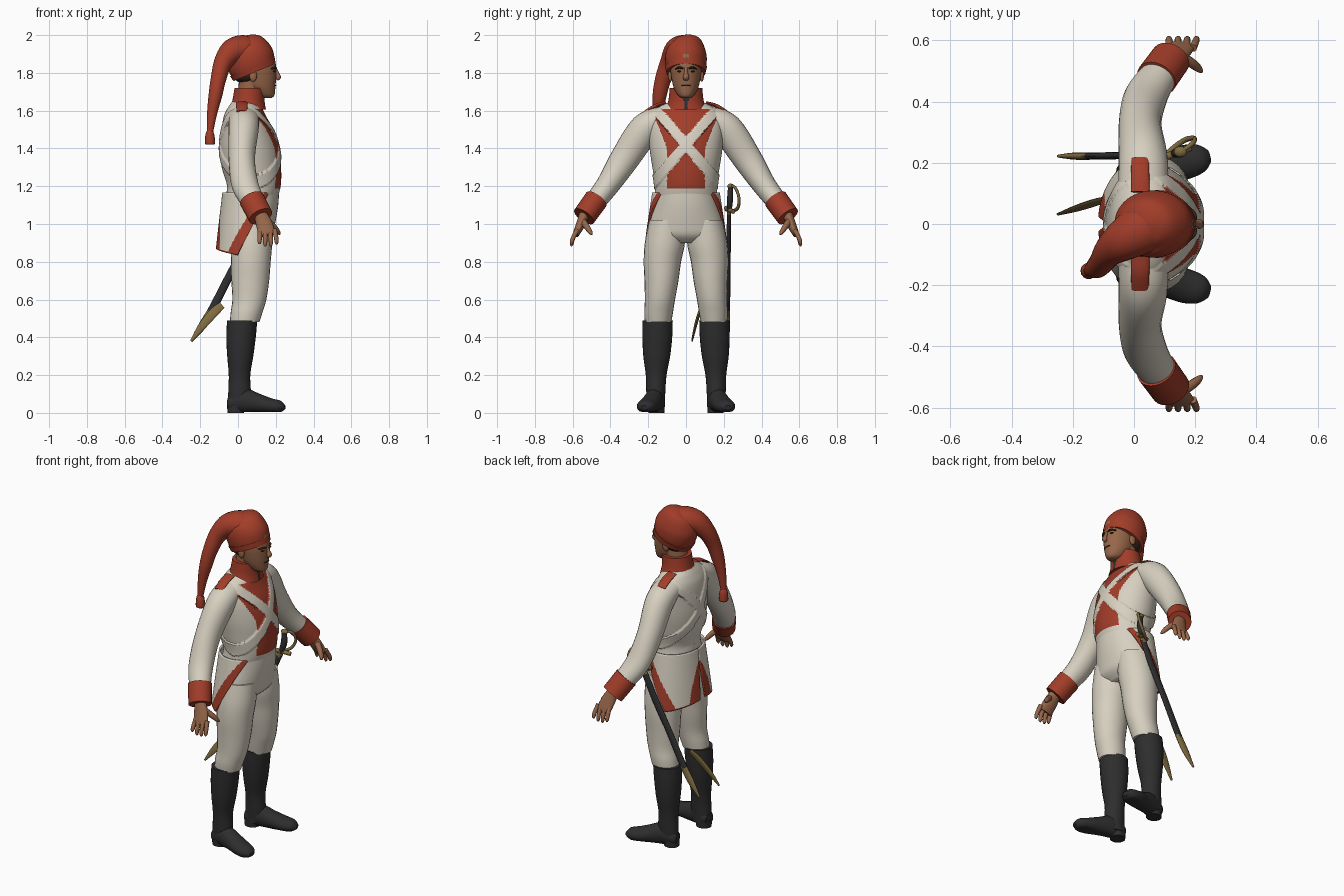
import bpy, bmesh, math
from mathutils import Vector


def material(name, rgb):
    m = bpy.data.materials.new(name)
    m.diffuse_color = (*rgb, 1)
    return m


WHITE = material("off white cloth", (0.68, 0.63, 0.53))
RED = material("brick red cloth", (0.36, 0.046, 0.022))
BLACK = material("black leather", (0.027, 0.027, 0.028))
BRASS = material("dull brass", (0.21, 0.145, 0.05))
SKIN = material("tan skin", (0.31, 0.135, 0.068))
HAIR = material("dark brown hair", (0.035, 0.02, 0.013))


def skin_rows(name, rows, mats, rule=None, closed=True):
    """Join rows of points into a surface; rule(centre, u, v) picks the material."""
    bm = bmesh.new()
    vs = [[bm.verts.new(p) for p in r] for r in rows]
    n, m = len(rows[0]), len(rows)
    for j in range(m - 1):
        for i in range(n if closed else n - 1):
            k = (i + 1) % n
            f = bm.faces.new((vs[j][i], vs[j][k], vs[j + 1][k], vs[j + 1][i]))
            if rule:
                f.material_index = rule(f.calc_center_median(), (i + .5) / (n - 1), (j + .5) / (m - 1))
    if closed:
        for r in (vs[0], vs[-1]):
            f = bm.faces.new(r)
            if rule:
                f.material_index = rule(f.calc_center_median(), 0, 0)
    bmesh.ops.recalc_face_normals(bm, faces=bm.faces[:])
    me = bpy.data.meshes.new(name)
    bm.to_mesh(me)
    bm.free()
    for mt in mats:
        me.materials.append(mt)
    ob = bpy.data.objects.new(name, me)
    bpy.context.collection.objects.link(ob)
    return ob


def smooth_path(pts, sub):
    """Catmull-Rom through tuples of any length."""
    out = []
    for i in range(len(pts) - 1):
        a, b, c, d = (pts[max(0, min(len(pts) - 1, i + k))] for k in (-1, 0, 1, 2))
        for s in range(sub):
            t = s / sub
            out.append([.5 * (2 * q + (r - p) * t + (2 * p - 5 * q + 4 * r - w) * t * t
                              + (3 * q - p - 3 * r + w) * t ** 3) for p, q, r, w in zip(a, b, c, d)])
    return out + [list(pts[-1])]


def loft(name, pts, mats, rule=None, n=24, sub=5, flat=False, ref=(1, 0, 0), warp=None, s=1):
    """Elliptical rings (x, y, z, radius along ref, other radius); flat keeps rings level."""
    path = smooth_path(pts, sub)
    rows = []
    for i, (x, y, z, ra, rb) in enumerate(path):
        a, b = path[max(0, i - 1)], path[min(len(path) - 1, i + 1)]
        t = Vector((0, 0, 1)) if flat else (Vector(b[:3]) - Vector(a[:3])).normalized()
        u = Vector(ref)
        u = (u - t * u.dot(t)).normalized()
        v = t.cross(u)
        ring = []
        for k in range(n):
            q = 2 * math.pi * k / n
            p = Vector((x, y, z)) + u * ra * math.cos(q) + v * rb * math.sin(q)
            p = warp(p) if warp else p
            ring.append((p.x, p.y * s, p.z))
        rows.append(ring)
    return skin_rows(name, rows, mats if isinstance(mats, (list, tuple)) else [mats], rule)


def blob(name, c, r, mat):
    bm = bmesh.new()
    bmesh.ops.create_uvsphere(bm, u_segments=20, v_segments=12, radius=1)
    for v in bm.verts:
        v.co = Vector([v.co[k] * r[k] + c[k] for k in range(3)])
    me = bpy.data.meshes.new(name)
    bm.to_mesh(me)
    bm.free()
    me.materials.append(mat)
    ob = bpy.data.objects.new(name, me)
    bpy.context.collection.objects.link(ob)


# Coat body with red lapels and raised crossed belts
def on_belt(p):
    return any(abs(p.y - s * .85 * (p.z - 1.42)) / 1.31 < .027 for s in (1, -1)) and p.z < 1.61


def coat_rule(p, u, v):
    if p.x < .05 or p.z < 1.19 or p.z > 1.61 or on_belt(p):
        return 0
    w = .10 if p.z < 1.4 else .10 + (p.z - 1.4) * .4
    return 1 if abs(p.y) < w else 0


def raise_belt(p):
    return p + Vector((p.x - .06, p.y, 0)).normalized() * .007 if on_belt(p) else p


loft("coat_body", [(.068, 0, 1.12, .135, .17), (.084, 0, 1.2, .142, .163), (.071, 0, 1.3, .157, .178),
                   (.061, 0, 1.4, .156, .193), (.05, 0, 1.5, .137, .2), (.037, 0, 1.57, .112, .193),
                   (.036, 0, 1.615, .09, .15), (.037, 0, 1.645, .07, .09)],
     [WHITE, RED], coat_rule, n=180, sub=15, flat=True, warp=raise_belt)

# Hips of the breeches
loft("breeches_hips", [(.08, 0, 1.19, .138, .158), (.073, 0, 1.1, .14, .172), (.063, 0, 1.0, .133, .196),
                       (.07, 0, .94, .11, .195), (.07, 0, .9, .07, .12)], WHITE, n=40, flat=True)


# Coat tails, with red turned-back edges
def tail_rule(p, u, v):
    return 1 if u < .1 + .2 * v or u > 1 - .45 * max(0, v - .22) or v > .97 else 0


for s, side in ((1, "left"), (-1, "right")):
    rows = []
    for j in range(41):
        v = j / 40
        a0, a1 = 44 + 68 * v ** .8, 180 - 6 * v
        row = []
        for i in range(49):
            t = i / 48
            a = math.radians(a0 + (a1 - a0) * t)
            row.append((.062 + (.14 + .035 * v) * math.cos(a), s * (.174 + .05 * v) * math.sin(a),
                        1.165 - v * (.33 - .035 * t)))
        rows.append(row)
    tail = skin_rows("coat_tail_" + side, rows, [WHITE, RED], tail_rule, closed=False)
    sol = tail.modifiers.new("thickness", "SOLIDIFY")
    sol.thickness, sol.offset = .01, 0

# Limbs, made once for each side
for s, side in ((1, "left"), (-1, "right")):
    def part(name, pts, mats, **kw):
        loft(name + "_" + side, pts, mats, s=s, **kw)

    part("breeches_leg", [(.065, .1, 1.02, .115, .095), (.07, .112, .9, .111, .106), (.068, .125, .8, .105, .099),
                          (.065, .13, .7, .1, .09), (.06, .138, .6, .09, .08), (.045, .145, .53, .084, .076),
                          (.035, .148, .48, .078, .07)], WHITE, flat=True)
    part("boot_shaft", [(.022, .15, .49, .08, .08), (.016, .152, .4, .078, .079), (.012, .155, .3, .069, .071),
                        (.008, .158, .2, .057, .055), (.008, .16, .1, .06, .05), (.0, .158, .03, .056, .046)],
         BLACK, flat=True)
    part("boot_foot", [(-.052, .153, .05, .03, .03), (-.03, .157, .052, .045, .043), (.03, .167, .065, .064, .05),
                       (.1, .183, .052, .052, .053), (.17, .203, .038, .04, .056), (.22, .215, .032, .033, .045),
                       (.247, .222, .027, .012, .02)],
         BLACK, ref=(0, 0, 1), warp=lambda p: Vector((p.x, p.y, max(p.z, .006))))
    part("boot_heel", [(-.012, .157, 0, .044, .042), (-.01, .157, .045, .048, .044)], BLACK, flat=True, sub=1)
    part("sleeve", [(.03, .12, 1.565, .08, .06), (.03, .215, 1.505, .08, .083), (.02, .325, 1.345, .07, .077),
                    (.038, .415, 1.205, .071, .062), (.085, .49, 1.11, .06, .055)], WHITE)
    part("cuff", [(.073, .475, 1.13, .068, .064), (.12, .54, 1.04, .066, .062)], RED, sub=2)
    part("shoulder_strap", [(.02, .105, 1.642, .03, .008), (.02, .16, 1.626, .03, .01), (.02, .215, 1.594, .028, .008)],
         RED)
    part("palm", [(.115, .535, 1.06, .032, .027), (.137, .555, 1.005, .043, .025), (.152, .578, .955, .045, .019),
                  (.156, .584, .94, .04, .014)], SKIN)
    for i in range(4):
        x = .118 + .025 * i
        d = (.012, .0, .0, .01)[i]
        part("finger_%d" % (i + 1), [(x, .575, .97, .013, .013), (x + .004 * i - .003, .597, .928, .012, .012),
                                     (x + .005 * i - .004, .605, .893 + d, .010, .010),
                                     (x + .005 * i - .004, .605, .882 + d, .004, .004)], SKIN, n=10, sub=3)
    part("thumb", [(.15, .55, 1.02, .018, .018), (.19, .525, .985, .016, .016), (.212, .507, .958, .012, .012),
                   (.222, .498, .945, .005, .005)], SKIN, n=10, ref=(0, 1, 0))
    # Face pieces that come in pairs
    blob("ear_" + side, (.08, s * .083, 1.785), (.02, .012, .032), SKIN)
    blob("eye_" + side, (.191, s * .033, 1.808), (.008, .014, .005), HAIR)
    part("eyebrow", [(.2, .014, 1.823, .006, .005), (.197, .034, 1.828, .006, .006), (.176, .056, 1.822, .005, .004)],
         HAIR, n=8)

# Collar with black neckcloth showing in the front gap
loft("collar", [(.05, 0, 1.605, .098, .112), (.055, 0, 1.65, .086, .094), (.062, 0, 1.72, .08, .086)], [RED, BLACK],
     lambda p, u, v: 1 if p.x > .09 and abs(p.y) < .006 + .012 * v and v > 0 else 0, n=72, flat=True)
loft("neck", [(.06, 0, 1.66, .065, .065), (.075, 0, 1.8, .065, .065)], SKIN, flat=True)

# Head
loft("head", [(.155, 0, 1.668, .024, .022), (.138, 0, 1.682, .055, .043), (.117, 0, 1.725, .081, .066),
              (.105, 0, 1.78, .097, .078), (.098, 0, 1.83, .104, .083), (.09, 0, 1.9, .1, .08)],
     SKIN, n=36, flat=True)
loft("nose", [(.198, 0, 1.828, .006, .008), (.208, 0, 1.797, .01, .011), (.214, 0, 1.777, .013, .017),
              (.206, 0, 1.763, .006, .012)], SKIN, n=12)
blob("mouth", (.194, 0, 1.733), (.009, .025, .004), HAIR)
blob("hair", (.05, 0, 1.795), (.078, .088, .055), HAIR)

# Stocking cap: dome, hanging tail and tassel
loft("cap_dome", [(.087, 0, 1.805, .118, .1), (.07, 0, 1.852, .127, .109), (.058, 0, 1.9, .126, .108),
                  (.046, 0, 1.945, .105, .092), (.036, -.005, 1.975, .072, .064), (.03, -.008, 1.99, .02, .02)],
     RED, n=36)
loft("cap_rim", [(.088, 0, 1.803, .121, .104), (.076, 0, 1.832, .128, .111)], RED, n=36)
loft("cap_tail", [(.07, 0, 1.895, .07, .07), (.03, -.015, 1.92, .083, .08), (-.03, -.05, 1.912, .07, .068),
                  (-.078, -.085, 1.855, .053, .05), (-.103, -.12, 1.77, .043, .041), (-.12, -.14, 1.68, .037, .036),
                  (-.138, -.15, 1.58, .024, .026), (-.15, -.153, 1.47, .014, .015)], RED, ref=(0, 1, 0))
loft("cap_tassel", [(-.149, -.153, 1.5, .012, .012), (-.149, -.153, 1.475, .023, .023),
                    (-.148, -.153, 1.43, .027, .027), (-.148, -.153, 1.42, .022, .022)], RED, n=14, flat=True)

# Sabre hanging at the left hip
loft("scabbard", [(.13, .228, 1.07, .02, .011), (.06, .226, .92, .021, .012), (-.035, .224, .745, .021, .012),
                  (-.135, .222, .55, .022, .012), (-.19, .222, .46, .021, .012), (-.247, .222, .38, .006, .005)],
     [BLACK, BRASS], lambda p, u, v: 1 if p.z < .54 or p.z > 1.045 else 0, n=14, sub=8)
loft("sabre_grip", [(.13, .23, 1.07, .014, .012), (.15, .233, 1.13, .019, .016), (.15, .235, 1.195, .015, .013)],
     BLACK, n=14)
blob("sabre_pommel", (.152, .236, 1.2), (.022, .018, .014), BRASS)
loft("sabre_guard", [(.09, .21, 1.075, .008, .008), (.13, .25, 1.07, .009, .009), (.17, .276, 1.09, .009, .009),
                     (.197, .28, 1.14, .008, .008), (.19, .262, 1.19, .008, .008), (.155, .238, 1.205, .007, .007)],
     BRASS, n=10, ref=(.3, -.5, .8))
loft("sabre_crossbar", [(.085, .212, 1.085, .012, .012), (.185, .25, 1.065, .012, .012)], BRASS, n=10, sub=2,
     ref=(0, 0, 1))

# Second brass scabbard tip behind the left leg
loft("brass_tip", [(-.085, .083, .57, .02, .006), (-.13, .07, .53, .025, .008), (-.19, .05, .46, .021, .008),
                   (-.248, .032, .38, .006, .004)], BRASS, n=12)

bpy.ops.object.select_all(action='SELECT')
bpy.context.view_layer.objects.active = bpy.data.objects["coat_body"]
bpy.ops.object.shade_smooth_by_angle(angle=math.radians(45))
